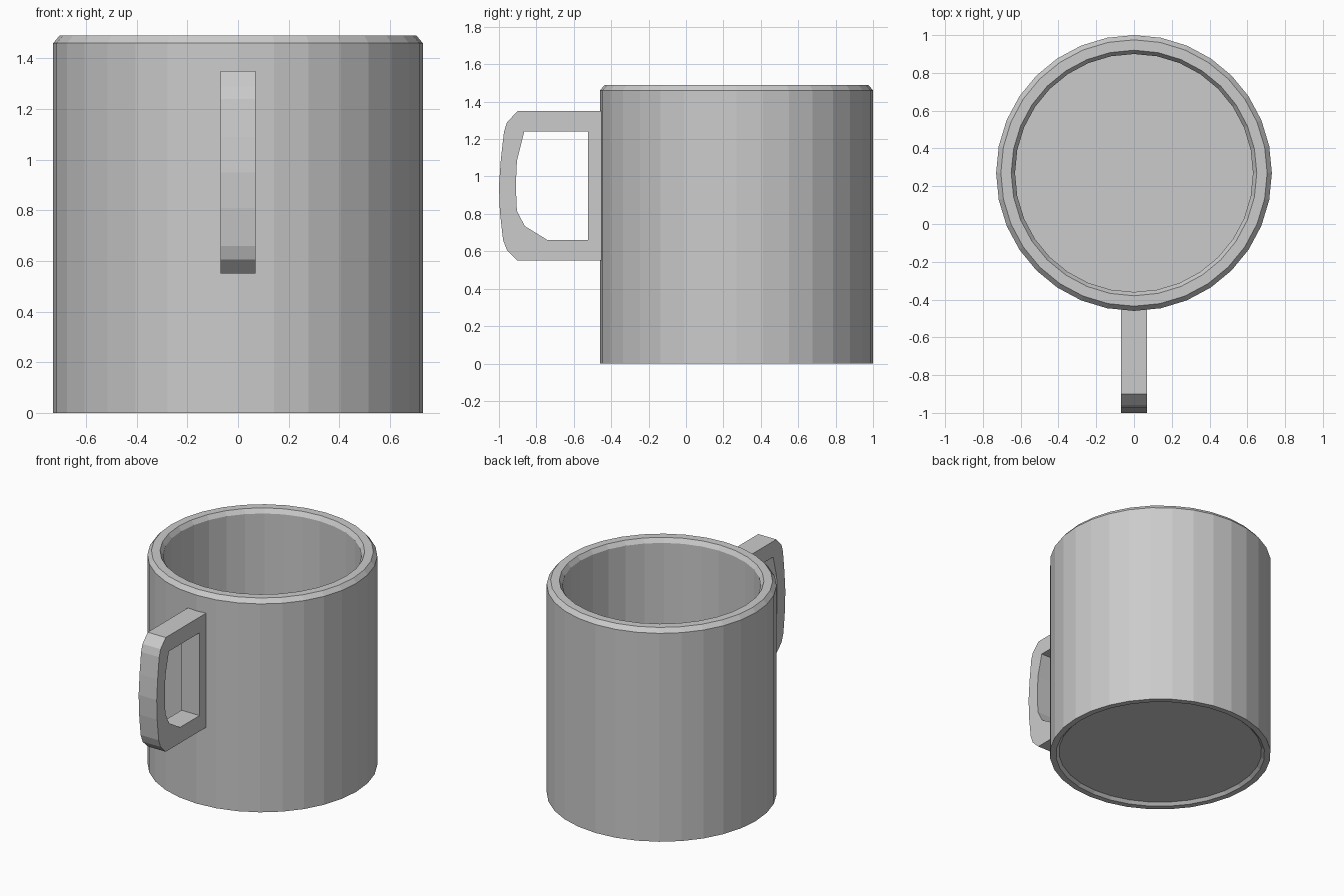
import bpy, bmesh, math
from mathutils import Vector

if "Cube" in bpy.data.objects:
    bpy.data.objects.remove(bpy.data.objects["Cube"])

SIDES = 32
CENTRE_Y = 0.27


def make_object(name, bm):
    bmesh.ops.recalc_face_normals(bm, faces=bm.faces[:])
    mesh = bpy.data.meshes.new(name)
    bm.to_mesh(mesh)
    bm.free()
    obj = bpy.data.objects.new(name, mesh)
    bpy.context.collection.objects.link(obj)
    return obj


def lathe(name, profile):
    """Turn an open (radius, z) profile into a solid, capping both ends."""
    bm = bmesh.new()
    rings = []
    for r, z in profile:
        angles = [2 * math.pi * i / SIDES for i in range(SIDES)]
        rings.append([bm.verts.new((r * math.cos(a), r * math.sin(a), z)) for a in angles])
    for low, high in zip(rings, rings[1:]):
        for i in range(SIDES):
            j = (i + 1) % SIDES
            bm.faces.new((low[i], low[j], high[j], high[i]))
    bm.faces.new(rings[0])
    bm.faces.new(rings[-1])
    return make_object(name, bm)


def framed_plate(name, outer, inner, half_width):
    """Extrude a (y, z) outline with a hole along x."""
    bm = bmesh.new()
    edges = []
    for loop in (outer, inner):
        vs = [bm.verts.new((-half_width, y, z)) for y, z in loop]
        edges += [bm.edges.new((vs[i - 1], vs[i])) for i in range(len(vs))]
    bmesh.ops.triangle_fill(bm, edges=edges, use_beauty=True, normal=Vector((1, 0, 0)))
    side = bmesh.ops.extrude_face_region(bm, geom=bm.faces[:], use_keep_orig=True)
    moved = [g for g in side["geom"] if isinstance(g, bmesh.types.BMVert)]
    bmesh.ops.translate(bm, verts=moved, vec=(2 * half_width, 0, 0))
    return make_object(name, bm)


# Cup body: recessed base, outer wall, bevelled rim, inner wall and floor
cup = lathe("cup_body", [
    (0.67, 0.02), (0.69, 0.0), (0.73, 0.0), (0.73, 1.46), (0.705, 1.49),
    (0.65, 1.49), (0.63, 1.46), (0.63, 0.08),
])
cup.location.y = CENTRE_Y

# Handle: rounded D-shaped loop with its root sunk into the wall
outer = [(-0.44, 1.35), (-0.90, 1.35), (-0.957, 1.29), (-0.973, 1.24), (-0.99, 1.09),
         (-1.0, 0.95), (-0.995, 0.81), (-0.978, 0.66), (-0.957, 0.605), (-0.90, 0.55),
         (-0.44, 0.55)]
inner = [(-0.525, 1.24), (-0.865, 1.24), (-0.904, 1.085), (-0.91, 0.95), (-0.904, 0.815),
         (-0.862, 0.735), (-0.74, 0.66), (-0.525, 0.66)]
framed_plate("handle", outer, inner, 0.07)
